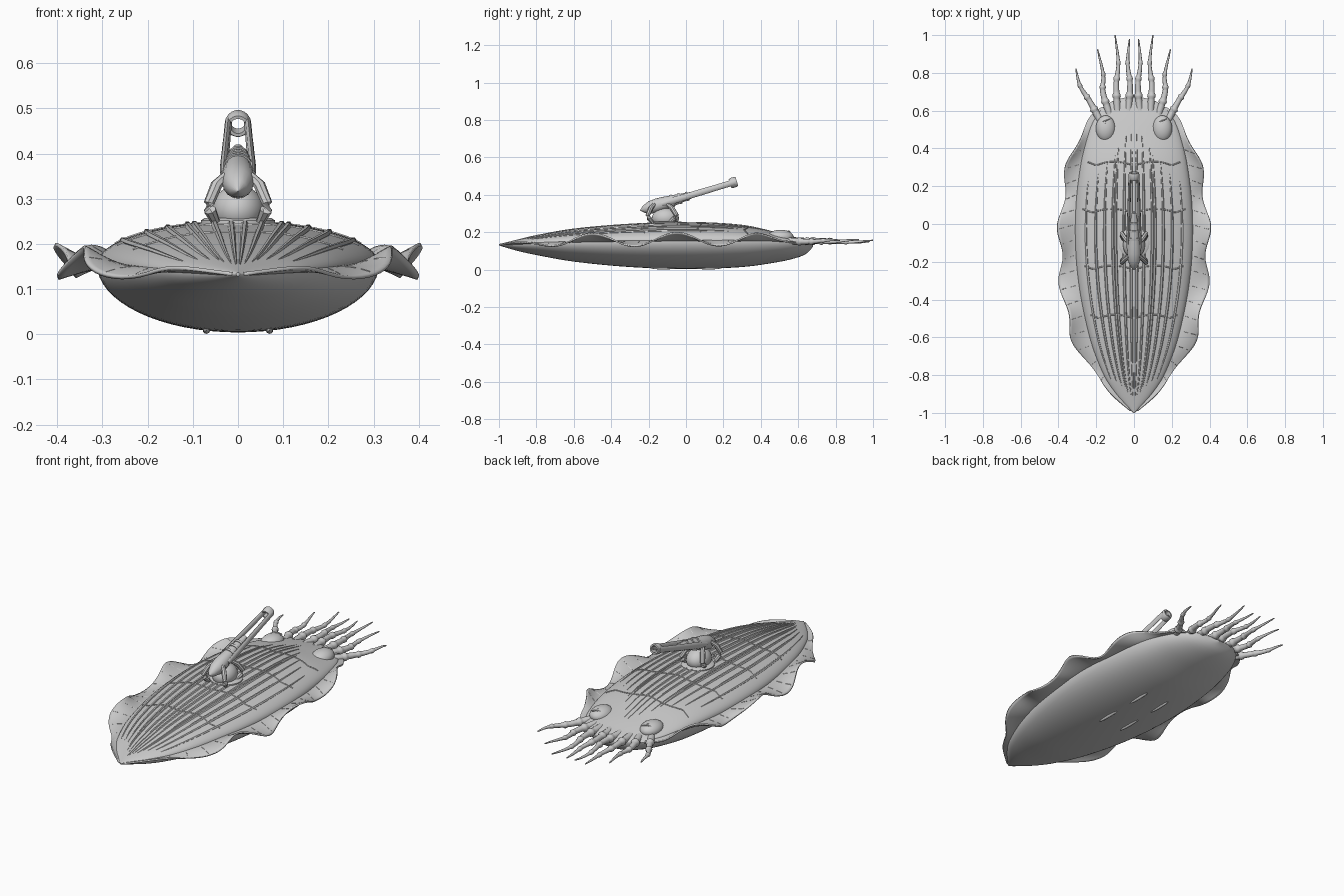
import bpy, bmesh, math
from mathutils import Vector

cube = bpy.data.objects.get("Cube")
if cube:
    bpy.data.objects.remove(cube, do_unlink=True)

grey = bpy.data.materials.new("plain_grey")
grey.use_nodes = True
colour = (0.6, 0.6, 0.6, 1)
grey.diffuse_color = colour
grey.node_tree.nodes["Principled BSDF"].inputs["Base Color"].default_value = colour
parts = []


def finish(name, bm):
    bmesh.ops.recalc_face_normals(bm, faces=bm.faces)
    mesh = bpy.data.meshes.new(name)
    bm.to_mesh(mesh)
    bm.free()
    mesh.materials.append(grey)
    obj = bpy.data.objects.new(name, mesh)
    bpy.context.collection.objects.link(obj)
    parts.append(obj)
    return obj


def loft(name, rings, closed=True, caps=True):
    bm = bmesh.new()
    rows = [[bm.verts.new(p) for p in ring] for ring in rings]
    count = len(rows[0])
    for a, b in zip(rows, rows[1:]):
        for i in range(count if closed else count - 1):
            j = (i + 1) % count
            bm.faces.new((a[i], a[j], b[j], b[i]))
    if closed and caps:
        bm.faces.new(rows[0])
        bm.faces.new(rows[-1])
    return finish(name, bm)


def tube(name, path, radii, sides=8, axis=None, flat=1, caps=True):
    path = [Vector(p) for p in path]
    rings = []
    last = len(path) - 1
    for i, p in enumerate(path):
        t = Vector(axis) if axis else path[min(i + 1, last)] - path[max(i - 1, 0)]
        t.normalize()
        side = t.cross(Vector((0, 0, 1))).normalized()
        up = side.cross(t)
        turns = [math.tau * k / sides for k in range(sides)]
        rings.append([p + radii[i] * (side * math.cos(a) * flat + up * math.sin(a)) for a in turns])
    return loft(name, rings, caps=caps)


def ellipsoid(name, centre, size):
    bm = bmesh.new()
    bmesh.ops.create_uvsphere(bm, u_segments=28, v_segments=16, radius=1)
    bmesh.ops.scale(bm, vec=size, verts=bm.verts)
    bmesh.ops.translate(bm, vec=centre, verts=bm.verts)
    return finish(name, bm)


def smooth(table, y, col):
    """Cubic interpolation of one column of a profile table."""
    i = max(k for k in range(len(table) - 1) if k == 0 or table[k][0] <= y)

    def slope(k):
        a, b = table[max(k - 1, 0)], table[min(k + 1, len(table) - 1)]
        return (b[col] - a[col]) / (b[0] - a[0])
    a, b = table[i], table[i + 1]
    h = b[0] - a[0]
    t = min(max((y - a[0]) / h, 0), 1)
    return ((1 + 2 * t) * (1 - t) ** 2 * a[col] + t * (1 - t) ** 2 * h * slope(i)
            + t * t * (3 - 2 * t) * b[col] - t * t * (1 - t) * h * slope(i + 1))


# y, half width, rim height, top, bottom, fin reach
PROFILE = [
    (-1, .004, .133, .137, .129, .01), (-.9, .095, .138, .16, .1, .12),
    (-.8, .16, .142, .182, .078, .2), (-.6, .235, .148, .215, .043, .325),
    (-.3, .295, .152, .24, .014, .385), (0, .312, .155, .25, .004, .39),
    (.3, .285, .155, .236, .014, .35), (.5, .235, .152, .195, .042, .27),
    (.6, .18, .148, .17, .066, .2), (.65, .115, .143, .155, .09, .1),
    (.68, .005, .127, .13, .124, .005)]


def hull_point(y, angle, lift=0):
    w, rim, top, low = [smooth(PROFILE, y, c) for c in range(1, 5)]
    s = math.sin(angle)
    return Vector(((w + lift) * math.cos(angle), y, rim + s * ((top - rim + lift) if s > 0 else rim - low)))


def span(a, b, n):
    return [a + (b - a) * i / (n - 1) for i in range(n)]


# Hull
stations = [-.16 - .84 * math.cos(a) for a in span(0, math.pi, 60)]
loft("hull", [[hull_point(y, math.tau * k / 64) for k in range(64)] for y in stations])

# Lengthwise ridges on the back
for side in (-1, 1):
    for k, f in enumerate((.05, .17, .31, .36, .5, .65, .82)):
        ys = span(-.95 + .02 * k, .53 - .05 * k, 40)
        path = [hull_point(y, math.acos(side * f), -.001) for y in ys]
        radii = [.0075 * math.sin(math.pi * t) ** .5 + .0005 for t in span(0, 1, 40)]
        tube("back_ridge", path, radii, 6)

# Cross seams on the back
for y0 in (-.5, -.24, .06, .31):
    arc = span(.5, math.pi - .5, 36)
    tube("cross_seam", [hull_point(y0 + .02 * abs(math.sin(4 * a)), a) for a in arc], [.0035] * 36, 6)


# Wavy side fins
def fin_point(y, t, side):
    w, rim, reach = smooth(PROFILE, y, 1), smooth(PROFILE, y, 2), smooth(PROFILE, y, 5)
    inner = w * .96
    fade = min(1, max(0, (y + 1) / .4), max(0, (.62 - y) / .25))
    wave = math.cos(math.tau * (y + .05) / .45)
    swell = .016 * math.cos(math.tau * (y + .01) / .31) * fade
    x = inner + max(reach + swell - inner, 0) * t
    return Vector((side * x, y, rim + t ** 1.3 * fade * (.008 + .036 * wave)))


for side in (-1, 1):
    rows = [[fin_point(y, t, side) for t in span(0, 1, 9)] for y in span(-.99, .62, 100)]
    fin = loft("left_fin" if side > 0 else "right_fin", rows, closed=False)
    solid = fin.modifiers.new("thickness", "SOLIDIFY")
    solid.thickness = .008
    solid.offset = 0
    for y in span(-.8, .4, 16):
        for a, b in ((.25, .5), (.65, .9)):
            path = [fin_point(y - .03 * t, t, side) + Vector((0, 0, .003)) for t in span(a, b, 5)]
            tube("fin_rib", path, [.0025] * 5, 5)

# Eyes with slit lids
for side in (-1, 1):
    ellipsoid("eye", (side * .15, .505, .175), (.052, .07, .038))
    for shift in (-.008, .008):
        lid = [(side * .15 + x, .54 + shift + x * .4, .207 - abs(x) * .25) for x in span(-.025, .025, 7)]
        tube("eye_lid", lid, [.001, .003, .004, .004, .004, .003, .001], 6)

# Arms at the head, each with ringed cuffs
ARMS = [
    ((0, .03, .6), (.35, .021, .74), (.65, .034, .85), (1, .024, .98)),
    ((0, .088, .6), (.35, .094, .74), (.65, .083, .85), (1, .1, 1)),
    ((0, .13, .58), (.35, .165, .7), (.65, .163, .79), (1, .193, .925)),
    ((0, .18, .55), (.35, .235, .65), (.65, .285, .73), (1, .308, .822))]
for side in (-1, 1):
    for k, arm in enumerate(ARMS):
        path, radii = [], []
        for t in span(0, 1, 44):
            z = .152 + .008 * math.sin(t * 6 + k) * t
            path.append((side * smooth(arm, t, 1), smooth(arm, t, 2), z))
            cuff = 1.3 if any(abs(t - c) < .025 for c in (.2, .44, .66)) else 1
            radii.append((.003 + .017 * (1 - t) ** .9) * cuff)
        tube("head_arm", path, radii, 10)

# Low keels under the belly
for side in (-1, 1):
    for y in (-.12, .12):
        ellipsoid("belly_keel", (side * .07, y, .009), (.008, .07, .008))

# Turret base
tube("turret_collar", [(0, -.1, z) for z in (.235, .252, .257)], [.082, .082, .074], 28, axis=(.001, 0, 1))
ellipsoid("turret_dome", (0, -.11, .275), (.058, .072, .055))

# Gun, built along one sloping axis
AXIS = (0, 1, .3)


def gun(y, x=0):
    return (x, y, .39 + .3 * y)


tube("gun_body", [gun(y) for y in (-.245, -.225, -.19, -.15, -.11, -.05, 0, .06)],
     [.001, .02, .034, .037, .034, .027, .021, .013], 16, axis=AXIS)
for y in (-.08, -.04, 0):
    tube("gun_band", [gun(y), gun(y + .012)], [.034 - .12 * (y + .08)] * 2, 16, axis=AXIS)
for side in (-1, 1):
    rail = [gun(y, side * (.029 - .03 * y)) for y in span(-.13, .26, 8)]
    tube("gun_rail", rail, [.012, .018, .018, .017, .017, .016, .016, .016], 8, flat=.5)
tube("muzzle_ring", [gun(y) for y in (.235, .245, .265, .272, .272, .235, .235)],
     [.024, .028, .028, .025, .017, .017, .024], 18, axis=AXIS, caps=False)

# Jointed legs holding the gun
for side in (-1, 1):
    for y, reach in ((-.17, -.035), (-.1, .05)):
        leg = [(side * .028, y, .35), (side * .048, y + reach * .5, .33), (side * .064, y + reach, .29),
               (side * .062, y + reach * .8, .275), (side * .05, y + reach * .2, .25)]
        tube("gun_leg", leg, [.01, .013, .012, .014, .01], 8)

# Smooth shading with sharp edges kept
bpy.ops.object.select_all(action="DESELECT")
for obj in parts:
    obj.select_set(True)
bpy.context.view_layer.objects.active = parts[0]
bpy.ops.object.shade_smooth_by_angle(angle=math.radians(40))
